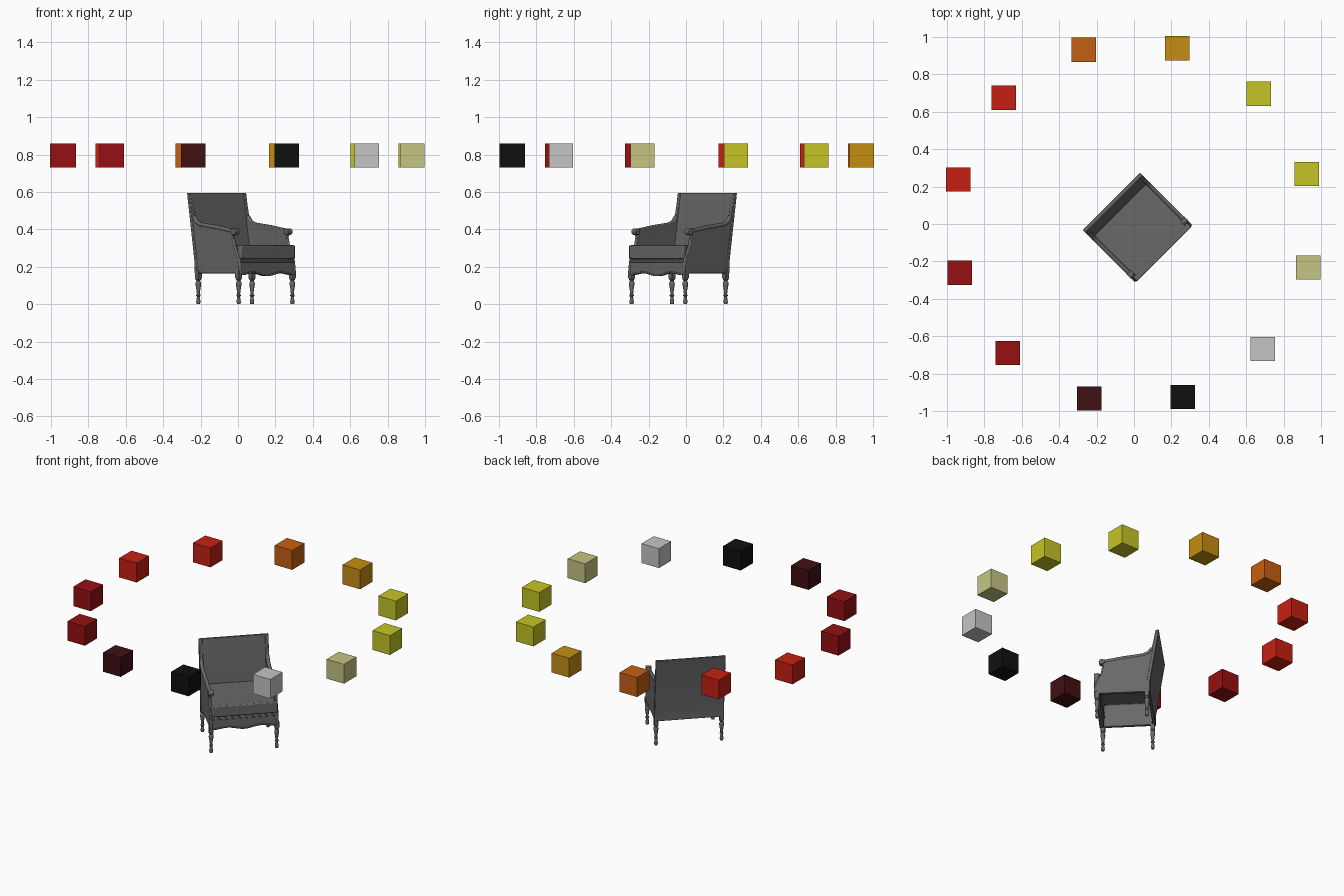
import bpy, bmesh, math
from mathutils import Matrix, Vector

old = bpy.data.objects.get("Cube")
if old:
    bpy.data.objects.remove(old, do_unlink=True)


def material(name, r, g, b):
    m = bpy.data.materials.new(name)
    m.use_nodes = True
    m.diffuse_color = (r, g, b, 1)
    m.node_tree.nodes["Principled BSDF"].inputs["Base Color"].default_value = (r, g, b, 1)
    return m


grey = material("grey", .14, .14, .14)
red = material("red", .56, .015, .006)
dark_red = material("dark red", .3, .005, .006)
yellow = material("yellow", .56, .56, .018)
maroon = material("maroon", .05, .005, .006)
black = material("black", .005, .005, .005)
silver = material("silver", .56, .56, .56)
pale = material("pale yellow", .56, .56, .23)
amber = material("amber", .56, .27, .006)
orange = material("orange", .56, .115, .006)

# The chair is modelled facing -y, then turned an eighth of a circle
TURN = Matrix.Rotation(math.radians(45), 4, 'Z')


def finish(name, bm, mat=grey, world=TURN, bevel=0, smooth=True):
    bmesh.ops.recalc_face_normals(bm, faces=bm.faces)
    me = bpy.data.meshes.new(name)
    bm.to_mesh(me)
    bm.free()
    me.materials.append(mat)
    ob = bpy.data.objects.new(name, me)
    bpy.context.collection.objects.link(ob)
    ob.matrix_world = world
    if bevel:
        mod = ob.modifiers.new("soft edges", 'BEVEL')
        mod.width, mod.segments = bevel, 2
    if smooth:
        bpy.ops.object.select_all(action='DESELECT')
        ob.select_set(True)
        bpy.context.view_layer.objects.active = ob
        bpy.ops.object.shade_smooth_by_angle(angle=math.radians(35))
    return ob


def box(name, lo, hi, open_bottom=False, **kw):
    lo, hi = Vector(lo), Vector(hi)
    bm = bmesh.new()
    bmesh.ops.create_cube(bm, size=1)
    for v in bm.verts:
        v.co = Vector((v.co[i] * (hi[i] - lo[i]) + (lo[i] + hi[i]) / 2 for i in range(3)))
    if open_bottom:
        bm.normal_update()
        low = [f for f in bm.faces if f.normal.z < -.5]
        bmesh.ops.delete(bm, geom=low, context='FACES_ONLY')
    return finish(name, bm, **kw)


def prism(name, outline, start, end, axis='x', **kw):
    """Extrude a flat outline along x (outline is y, z) or y (outline is x, z)."""
    place = (lambda a, b, t: (t, a, b)) if axis == 'x' else (lambda a, b, t: (a, t, b))
    bm = bmesh.new()
    face = bm.faces.new([bm.verts.new(place(a, b, start)) for a, b in outline])
    ext = bmesh.ops.extrude_face_region(bm, geom=[face])
    shift = Vector(place(0, 0, end - start))
    for v in ext["geom"]:
        if isinstance(v, bmesh.types.BMVert):
            v.co += shift
    return finish(name, bm, **kw)


def lathe(name, profile, x, y, sides=16):
    bm = bmesh.new()
    pts = [bm.verts.new((r, 0, z)) for r, z in profile]
    edges = [bm.edges.new(p) for p in zip(pts, pts[1:])]
    bmesh.ops.spin(bm, geom=pts + edges, cent=(0, 0, 0), axis=(0, 0, 1),
                   angle=math.tau, steps=sides)
    bmesh.ops.remove_doubles(bm, verts=bm.verts, dist=.0001)
    bmesh.ops.translate(bm, verts=bm.verts, vec=(x, y, 0))
    return finish(name, bm)


def tube(name, path, radius):
    cu = bpy.data.curves.new(name, 'CURVE')
    cu.dimensions = '3D'
    cu.bevel_depth, cu.bevel_resolution, cu.use_fill_caps = radius, 3, True
    sp = cu.splines.new('POLY')
    sp.points.add(len(path) - 1)
    for p, co in zip(sp.points, path):
        p.co = (*co, 1)
    cu.materials.append(grey)
    ob = bpy.data.objects.new(name, cu)
    bpy.context.collection.objects.link(ob)
    ob.matrix_world = TURN


# Reclined back with an upright strip at its foot
back = [(.116, .165), (.116, .235), (.171, .595), (.153, .595), (.097, .235), (.097, .165)]
prism("chair_back", back, -.216, .216, bevel=.003)

# Side panels, sweeping from the wing down to the arm and front post
arm_top = [(.15, .595), (.137, .52), (.127, .475), (.108, .448), (.075, .433),
           (-.05, .418), (-.16, .4)]
post = [(-.178, .385), (-.17, .35), (-.178, .31), (-.195, .275), (-.213, .24),
        (-.219, .2), (-.219, .165)]
side = [(.115, .165), (.115, .235), (.169, .595)] + arm_top + post
leg_profile = [(0, 0), (.009, 0), (.012, .012), (.009, .03), (.007, .038), (.013, .046),
               (.008, .054), (.01, .075), (.015, .105), (.014, .117), (.009, .124),
               (.015, .132), (.015, .14), (0, .14)]
for s, label in ((1, "left"), (-1, "right")):
    prism(label + "_side_panel", side, s * .194, s * .213, bevel=.003)
    tube(label + "_arm_roll", [(s * .205, y, z - .008) for y, z in arm_top[2:]]
         + [(s * .205, -.18, .389)], .012)
    # Scroll at the end of the arm
    bm = bmesh.new()
    bmesh.ops.create_cone(bm, cap_ends=True, segments=16, radius1=.018, radius2=.018, depth=.034,
                          matrix=Matrix.Translation((s * .201, -.179, .387))
                          @ Matrix.Rotation(math.pi / 2, 4, 'Y'))
    finish(label + "_arm_scroll", bm, bevel=.003)
    # Front post moulding
    tube(label + "_post_moulding", [(s * .204, y, z) for y, z in post[1:]], .008)
    # Turned legs with square tops
    for y, end in ((-.208, "front"), (.097, "back")):
        lathe(f"{label}_{end}_leg", leg_profile, s * .203, y)
        box(f"{label}_{end}_leg_block", (s * .203 - .014, y - .014, .138),
            (s * .203 + .014, y + .014, .18), bevel=.002)

# Shaped front rail and its moulding
N = 24
wave = [(-.2 + .4 * i / N, .163 - .007 * math.cos(math.tau * 2 * i / N)
         - .006 * math.sin(math.pi * i / N)) for i in range(N + 1)]
prism("front_rail", wave + [(.2, .225), (-.2, .225)], -.223, -.2, axis='y')
box("rail_moulding", (-.205, -.228, .222), (.205, -.195, .236), bevel=.004)
tube("rail_bead", [(x, -.222, z + .004) for x, z in wave], .005)

# Hollow seat cushion, wider in front of the arm posts
box("seat_cushion", (-.194, -.205, .24), (.194, .105, .315), open_bottom=True, bevel=.006)
box("cushion_front", (-.205, -.228, .242), (.205, -.196, .315), bevel=.006)

# Ring of floating colour cubes
ring = [yellow, yellow, amber, orange, red, red, dark_red, dark_red, maroon, black, silver, pale]
for i, mat in enumerate(ring):
    a = math.radians(15.9 + 30 * i)
    c = Vector((.965 * math.cos(a) - .004, .965 * math.sin(a) + .003, .795))
    h = Vector((.065, .065, .065))
    box(f"colour_cube_{i + 1}", c - h, c + h, mat=mat, world=Matrix(), smooth=False)
